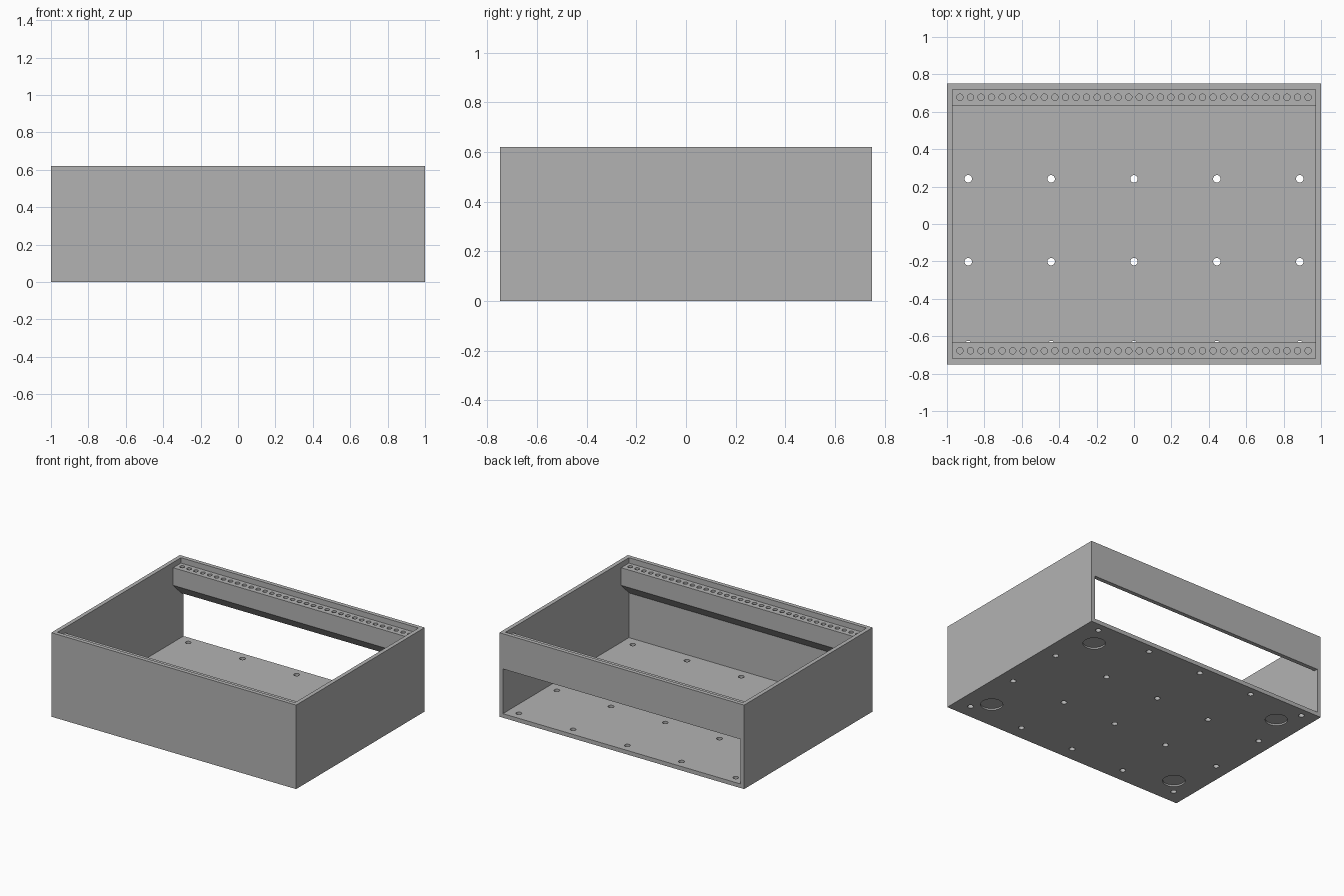
import bpy, bmesh, math
from mathutils import Matrix, Vector

if "Cube" in bpy.data.objects:
    bpy.data.objects.remove(bpy.data.objects["Cube"])

W, D, H, T = 1.0, 0.75, 0.62, 0.03      # half width, half depth, height, wall

grey = bpy.data.materials.new("plain grey")
grey.use_nodes = True
grey.diffuse_color = (0.45, 0.45, 0.45, 1)
grey.node_tree.nodes["Principled BSDF"].inputs["Base Color"].default_value = (0.45, 0.45, 0.45, 1)


def make_object(name, bm):
    bmesh.ops.recalc_face_normals(bm, faces=bm.faces)
    mesh = bpy.data.meshes.new(name)
    bm.to_mesh(mesh)
    bm.free()
    mesh.materials.append(grey)
    ob = bpy.data.objects.new(name, mesh)
    bpy.context.collection.objects.link(ob)
    return ob


def box(name, low, high):
    low, high = Vector(low), Vector(high)
    bm = bmesh.new()
    place = Matrix.Translation((low + high) / 2) @ Matrix.Diagonal((high - low).to_4d())
    bmesh.ops.create_cube(bm, size=1, matrix=place)
    return make_object(name, bm)


def pegs(name, points, radius, bottom, top, sides):
    bm = bmesh.new()
    for x, y in points:
        bmesh.ops.create_cone(bm, cap_ends=True, segments=sides, radius1=radius, radius2=radius,
                              depth=top - bottom, matrix=Matrix.Translation((x, y, (top + bottom) / 2)))
    return make_object(name, bm)


def cut(target, cutter):
    cutter.hide_render = True
    mod = target.modifiers.new("cut", 'BOOLEAN')
    mod.operation, mod.solver, mod.object = 'DIFFERENCE', 'EXACT', cutter
    bpy.context.view_layer.update()
    with bpy.context.temp_override(object=target, active_object=target):
        bpy.ops.object.modifier_apply(modifier=mod.name)
    bpy.data.objects.remove(cutter)


# Open-topped case with a wide window in the back wall
case = box("case", (-W, -D, 0), (W, D, H))
cut(case, box("interior_cutter", (T - W, T - D, T), (W - T, D - T, H + 0.1)))
cut(case, box("window_cutter", (T - W, D - 2 * T, T), (W - T, D + T, 0.36)))

# Grid of through holes in the floor
grid = [((i - 2) * 0.443, 0.02 + (j - 1.5) * 0.443) for i in range(5) for j in range(4)]
cut(case, pegs("floor_hole_cutter", grid, 0.02, -0.1, 0.1, 24))

# Shallow round recesses for feet
feet = [(sx * 0.795, sy * 0.533) for sx in (-1, 1) for sy in (-1, 1)]
cut(case, pegs("foot_recess_cutter", feet, 0.075, -0.1, 0.012, 48))

# Mounting rails with a sloping underside and a row of blind holes
parts = [case]
for name, side in (("front_rail", -1), ("back_rail", 1)):
    profile = [(0.72, 0.58), (0.63, 0.58), (0.63, 0.45), (0.72, 0.36)]
    bm = bmesh.new()
    end = bm.faces.new([bm.verts.new((T - W, side * y, z)) for y, z in profile])
    swept = bmesh.ops.extrude_face_region(bm, geom=[end])["geom"]
    bmesh.ops.translate(bm, vec=(2 * (W - T), 0, 0),
                        verts=[v for v in swept if isinstance(v, bmesh.types.BMVert)])
    rail = make_object(name, bm)
    row = [((i - 16.5) * 0.0564, side * 0.678) for i in range(34)]
    cut(rail, pegs("rail_hole_cutter", row, 0.017, 0.48, 0.7, 20))
    parts.append(rail)

# Round the hole walls while keeping edges sharp
bpy.ops.object.select_all(action='DESELECT')
for part in parts:
    part.select_set(True)
bpy.context.view_layer.objects.active = case
bpy.ops.object.shade_smooth_by_angle(angle=math.radians(30))
